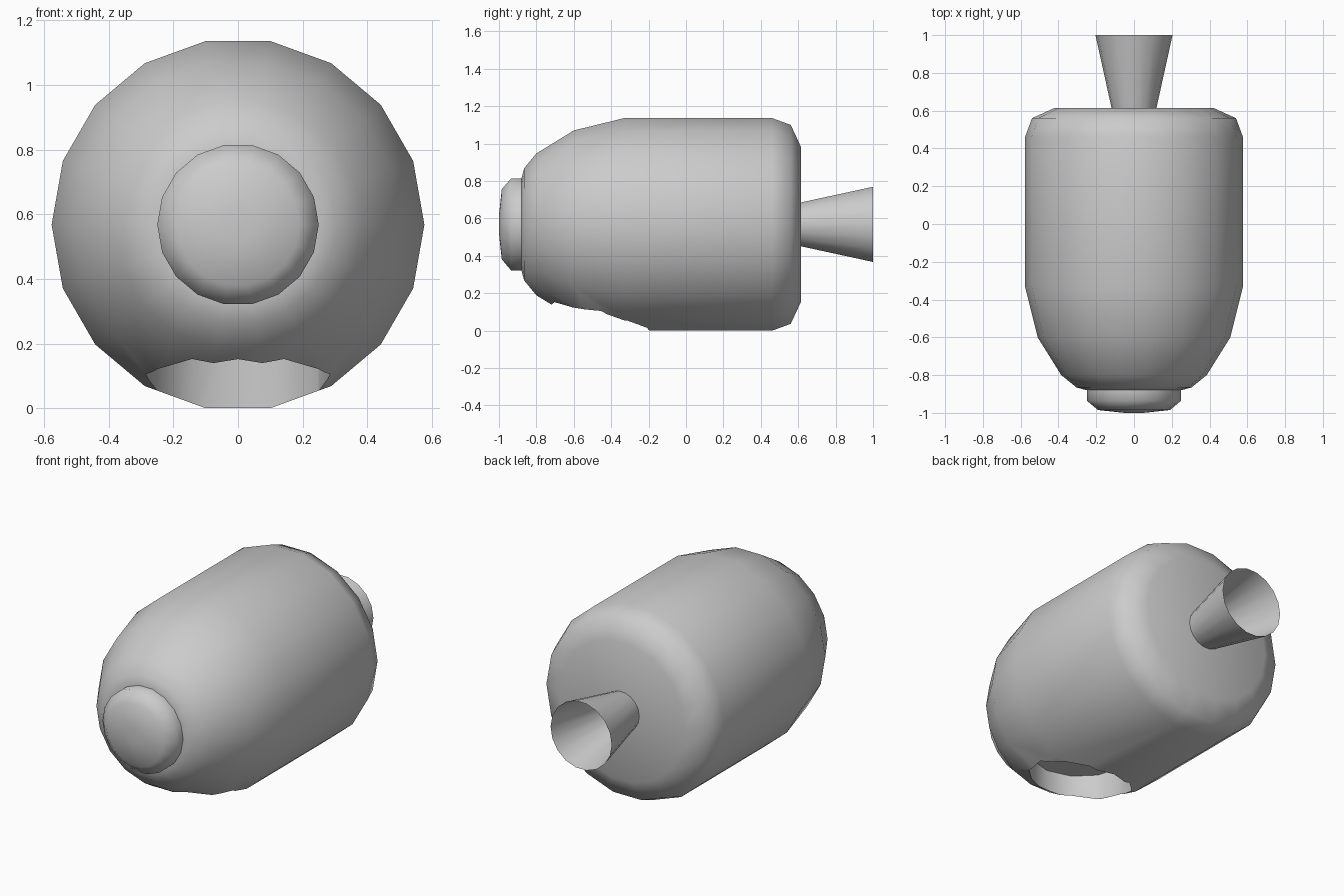
import bpy, bmesh, math

if "Cube" in bpy.data.objects:
    bpy.data.objects.remove(bpy.data.objects["Cube"])

AXIS_Z = 0.568
SIDES = 18


def smooth(ob, angle=50):
    bpy.ops.object.select_all(action='DESELECT')
    ob.select_set(True)
    bpy.context.view_layer.objects.active = ob
    bpy.ops.object.shade_smooth_by_angle(angle=math.radians(angle))


def lathe(name, profile, capped=True):
    """Revolve (y, radius) points around the long y axis."""
    bm = bmesh.new()
    rings = []
    for y, r in profile:
        rings.append([bm.verts.new((r * math.cos(2 * math.pi * i / SIDES), y,
                                    AXIS_Z + r * math.sin(2 * math.pi * i / SIDES)))
                      for i in range(SIDES)])
    for a, b in zip(rings, rings[1:]):
        for i in range(SIDES):
            j = (i + 1) % SIDES
            bm.faces.new((a[i], a[j], b[j], b[i]))
    if capped:
        bm.faces.new(rings[0])
        bm.faces.new(rings[-1])
    bmesh.ops.recalc_face_normals(bm, faces=bm.faces)
    mesh = bpy.data.meshes.new(name)
    bm.to_mesh(mesh)
    bm.free()
    ob = bpy.data.objects.new(name, mesh)
    bpy.context.collection.objects.link(ob)
    return ob


# Main capsule body
body = lathe("body", [(-0.88, 0.25), (-0.865, 0.305), (-0.80, 0.385), (-0.60, 0.51),
                      (-0.33, 0.577), (0.46, 0.577), (0.56, 0.54), (0.615, 0.42)])

# Round pocket cut up into the underside near the nose
bpy.ops.mesh.primitive_cylinder_add(vertices=12, radius=0.285, depth=0.57,
                                    location=(0, -0.455, -0.01))
cutter = bpy.context.object
cutter.name = "pocket_cutter"
cutter.hide_render = True
mod = body.modifiers.new("pocket", 'BOOLEAN')
mod.operation = 'DIFFERENCE'
mod.solver = 'EXACT'
mod.object = cutter
bpy.ops.object.select_all(action='DESELECT')
body.select_set(True)
bpy.context.view_layer.objects.active = body
bpy.ops.object.modifier_apply(modifier=mod.name)
bpy.data.objects.remove(cutter)
smooth(body)

# Rounded nose cap
nose = lathe("nose_cap", [(-0.87, 0.25), (-0.935, 0.25), (-0.985, 0.19), (-1.0, 0.05)])
smooth(nose, 60)

# Open flared exhaust nozzle
nozzle = lathe("nozzle", [(0.61, 0.118), (1.0, 0.204)], capped=False)
smooth(nozzle)
